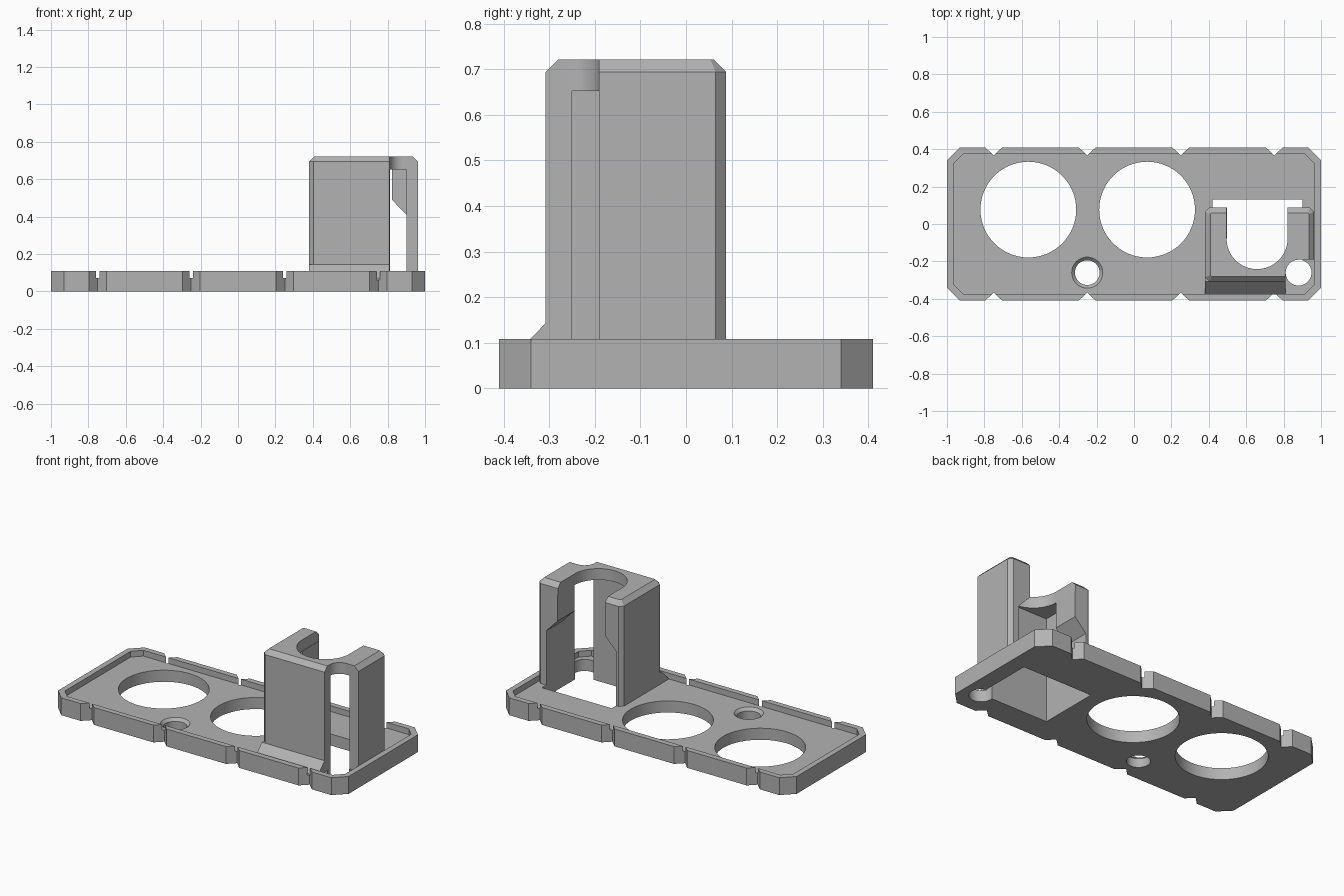
import bpy, bmesh, math
from mathutils import Vector

cube = bpy.data.objects.get("Cube")
if cube:
    bpy.data.objects.remove(cube, do_unlink=True)

grey = bpy.data.materials.new("plain grey")
grey.use_nodes = True
COLOR = (0.45, 0.45, 0.45, 1)
grey.diffuse_color = COLOR
grey.node_tree.nodes["Principled BSDF"].inputs["Base Color"].default_value = COLOR


def finish(name, bm):
    bmesh.ops.recalc_face_normals(bm, faces=bm.faces[:])
    mesh = bpy.data.meshes.new(name)
    bm.to_mesh(mesh)
    bm.free()
    mesh.materials.append(grey)
    obj = bpy.data.objects.new(name, mesh)
    bpy.context.collection.objects.link(obj)
    return obj


def prism(name, pts, lo, hi, axis="z"):
    """Extrude a 2D outline along an axis."""
    place = {"x": lambda a, b: (lo, a, b),
             "y": lambda a, b: (a, lo, b),
             "z": lambda a, b: (a, b, lo)}[axis]
    bm = bmesh.new()
    face = bm.faces.new([bm.verts.new(place(*p)) for p in pts])
    ext = bmesh.ops.extrude_face_region(bm, geom=[face])
    shift = Vector([(hi - lo) * (axis == k) for k in "xyz"])
    bmesh.ops.translate(bm, vec=shift, verts=[g for g in ext["geom"] if isinstance(g, bmesh.types.BMVert)])
    return finish(name, bm)


def rect(x0, x1, y0, y1):
    return [(x0, y0), (x1, y0), (x1, y1), (x0, y1)]


def octagon(x, y, c):
    return [(-x + c, -y), (x - c, -y), (x, -y + c), (x, y - c),
            (x - c, y), (-x + c, y), (-x, y - c), (-x, -y + c)]


def arc(x, y, r, a0, a1, n):
    angles = [math.radians(a0 + (a1 - a0) * i / n) for i in range(n + 1)]
    return [(x + r * math.cos(a), y + r * math.sin(a)) for a in angles]


def circle(x, y, r):
    return arc(x, y, r, 0, 360, 64)[:-1]


def cut(target, cutter):
    mod = target.modifiers.new("cut", "BOOLEAN")
    mod.operation = "DIFFERENCE"
    mod.solver = "EXACT"
    mod.object = cutter
    bpy.context.view_layer.objects.active = target
    bpy.ops.object.modifier_apply(modifier=mod.name)
    bpy.data.objects.remove(cutter, do_unlink=True)


FLOOR, RIM = 0.072, 0.108
LEFT, RIGHT, FRONT, BACK, TOP = 0.38, 0.963, -0.308, 0.088, 0.722
IN_L, IN_R, IN_F, CEIL = 0.42, 0.90, -0.25, 0.652
MID, SLOT_R, SLOT_Y = 0.658, 0.163, -0.078
HOLE_X, HOLE_Y, HOLE_R = 0.88, -0.26, 0.069

# Base tray with raised rim
base = prism("base_tray", octagon(1, 0.41, 0.07), 0, RIM)
cut(base, prism("cutter", octagon(0.965, 0.375, 0.052), FLOOR, 0.3))

# V notches along the long rims
for x in (-0.75, -0.25, 0.25, 0.75):
    for s in (-1, 1):
        v = [(x - 0.056, s * 0.42), (x + 0.056, s * 0.42), (x, s * 0.366)]
        cut(base, prism("cutter", v, -0.1, 0.3))

# Large round openings, screw holes and tower opening
for x, y, r in ((-0.565, 0.077, 0.256), (0.07, 0.077, 0.256),
                (-0.25, HOLE_Y, 0.066), (HOLE_X, HOLE_Y, HOLE_R)):
    cut(base, prism("cutter", circle(x, y, r), -0.1, 0.3))
cut(base, prism("cutter", rect(IN_L, IN_R, IN_F, 0.13), -0.1, 0.3))

# Countersink of the free screw hole
bm = bmesh.new()
bmesh.ops.create_cone(bm, cap_ends=True, segments=64, radius1=0.06, radius2=0.09, depth=0.03)
bmesh.ops.translate(bm, vec=(-0.25, HOLE_Y, FLOOR - 0.008), verts=bm.verts[:])
cut(base, finish("cutter", bm))

# Tower shell with chamfered upright and top edges
c = 0.023
outline = [(LEFT + c, FRONT), (RIGHT - c, FRONT), (RIGHT, FRONT + c), (RIGHT, BACK - c),
           (RIGHT - c, BACK), (LEFT + c, BACK), (LEFT, BACK - c), (LEFT, FRONT + c)]
tower = prism("tower", outline, 0.04, TOP)
bm = bmesh.new()
bm.from_mesh(tower.data)
rim = [e for e in bm.edges if all(v.co.z > TOP - 0.001 for v in e.verts)]
bmesh.ops.bevel(bm, geom=rim, offset=0.028, segments=1, affect="EDGES")
bm.to_mesh(tower.data)
bm.free()

# Tower cavity, open at the back and below
cut(tower, prism("cutter", rect(IN_L, IN_R, IN_F, 0.3), -0.1, CEIL))
# U-shaped slot through the top
slot = arc(MID, SLOT_Y, SLOT_R, 180, 360, 40) + [(MID + SLOT_R, 0.3), (MID - SLOT_R, 0.3)]
cut(tower, prism("cutter", slot, 0.3, 1))
# Rounded corner relief above the second screw hole
relief = arc(HOLE_X, HOLE_Y, HOLE_R, 90, 180, 20) + [(HOLE_X - HOLE_R, -0.5), (1.2, -0.5),
                                                     (1.2, HOLE_Y + HOLE_R)]
cut(tower, prism("cutter", relief, -0.1, 1))

# Mirrored jaws thickening the upper back of the side walls
for side, name in ((-1, "right_jaw"), (1, "left_jaw")):
    wall = (IN_R - IN_L) / 2
    jaw = [(SLOT_R, CEIL), (SLOT_R, 0.49), (wall, 0.41), (wall + 0.01, 0.41), (wall + 0.01, CEIL)]
    prism(name, [((IN_L + IN_R) / 2 + side * x, z) for x, z in jaw], SLOT_Y, BACK, "y")

# Sloped foot in front of the tower
foot = [(-0.376, FLOOR - 0.01), (-0.376, FLOOR), (FRONT, 0.143), (-0.26, 0.143), (-0.26, FLOOR - 0.01)]
prism("tower_foot", foot, LEFT, HOLE_X - HOLE_R, "x")

# Smooth round walls, keep hard edges
for obj in (base, tower):
    bpy.ops.object.select_all(action="DESELECT")
    obj.select_set(True)
    bpy.context.view_layer.objects.active = obj
    bpy.ops.object.shade_smooth_by_angle(angle=math.radians(25))
